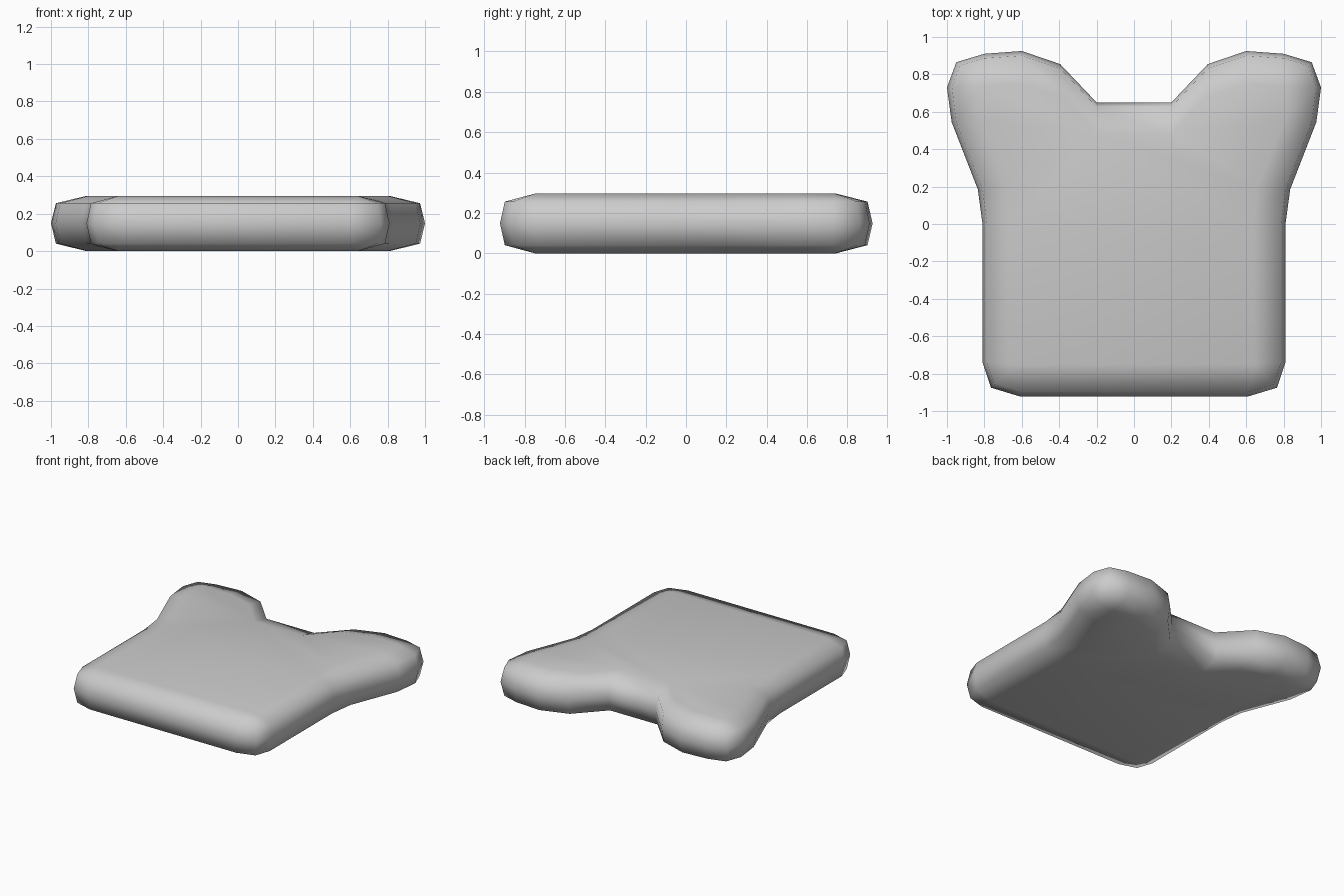
import bpy, bmesh

if "Cube" in bpy.data.objects:
    bpy.data.objects.remove(bpy.data.objects["Cube"])

# Right half: (outline at mid height, matching point on the flat face), notch to front
HALF = [
    ((0.20, 0.65), (0.20, 0.48)), ((0.395, 0.855), (0.38, 0.68)),
    ((0.60, 0.925), (0.59, 0.745)), ((0.80, 0.91), (0.81, 0.74)),
    ((0.95, 0.865), (0.81, 0.74)), ((1.0, 0.73), (0.81, 0.74)),
    ((0.975, 0.545), (0.80, 0.55)), ((0.835, 0.185), (0.66, 0.20)),
    ((0.81, 0.0), (0.64, 0.0)), ((0.81, -0.74), (0.64, -0.75)),
    ((0.765, -0.875), (0.64, -0.75)), ((0.61, -0.922), (0.64, -0.75)),
]
# Rounded edge: (inset factor, height)
EDGE = [(1, 0.0), (0.14, 0.04), (0, 0.148), (0.14, 0.256), (1, 0.295)]

full = HALF + [((-o[0], o[1]), (-i[0], i[1])) for o, i in reversed(HALF)]

bm = bmesh.new()
rings = []
for t, z in EDGE:
    rings.append([bm.verts.new((o[0] + (i[0] - o[0]) * t,
                                o[1] + (i[1] - o[1]) * t, z)) for o, i in full])

# Rounded rim
n = len(full)
for a, b in zip(rings, rings[1:]):
    for k in range(n):
        j = (k + 1) % n
        bm.faces.new((a[k], a[j], b[j], b[k]))

# Flat top and bottom, after merging the corner fans
bmesh.ops.remove_doubles(bm, verts=bm.verts[:], dist=0.001)
bmesh.ops.holes_fill(bm, edges=[e for e in bm.edges if e.is_boundary], sides=0)
bmesh.ops.recalc_face_normals(bm, faces=bm.faces[:])
for f in bm.faces:
    f.smooth = True

mesh = bpy.data.meshes.new("notched_slab")
bm.to_mesh(mesh)
bm.free()
slab = bpy.data.objects.new("notched_slab", mesh)
bpy.context.collection.objects.link(slab)
